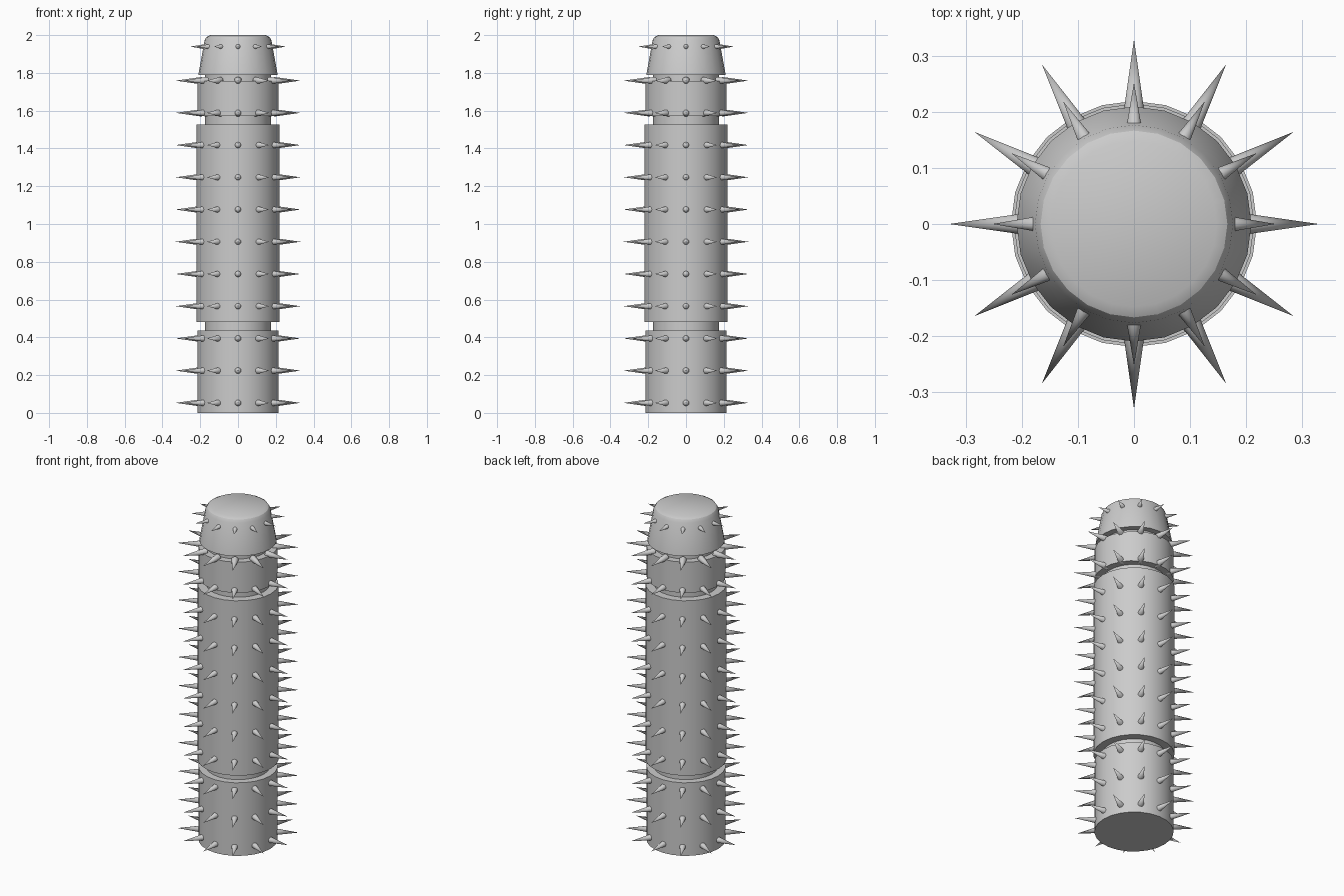
import bpy, bmesh
from math import pi, radians
from mathutils import Matrix

if "Cube" in bpy.data.objects:
    bpy.data.objects.remove(bpy.data.objects["Cube"])

SIDES = 24


def finish(bm, name, angle=30):
    bmesh.ops.recalc_face_normals(bm, faces=bm.faces)
    mesh = bpy.data.meshes.new(name)
    bm.to_mesh(mesh)
    bm.free()
    obj = bpy.data.objects.new(name, mesh)
    bpy.context.collection.objects.link(obj)
    bpy.ops.object.select_all(action='DESELECT')
    obj.select_set(True)
    bpy.context.view_layer.objects.active = obj
    bpy.ops.object.shade_smooth_by_angle(angle=radians(angle))
    return obj


def lathe(name, profile):
    """Closed solid from (radius, z) rings, bottom to top."""
    bm = bmesh.new()
    rings = []
    for r, z in profile:
        ring = bmesh.ops.create_circle(bm, segments=SIDES, radius=r,
                                       matrix=Matrix.Translation((0, 0, z)))
        rings.append(ring['verts'])
    for a, b in zip(rings, rings[1:]):
        for i in range(SIDES):
            j = (i + 1) % SIDES
            bm.faces.new((a[i], a[j], b[j], b[i]))
    bm.faces.new(rings[0])
    bm.faces.new(rings[-1])
    return finish(bm, name)


def spike_rows(name, heights, base, tip, radius, count=12):
    """Rings of cones pointing straight outward."""
    bm = bmesh.new()
    length = tip - base
    for z in heights:
        for k in range(count):
            m = (Matrix.Translation((0, 0, z))
                 @ Matrix.Rotation(k * 2 * pi / count, 4, 'Z')
                 @ Matrix.Translation((base + length / 2, 0, 0))
                 @ Matrix.Rotation(pi / 2, 4, 'Y'))
            bmesh.ops.create_cone(bm, cap_ends=True, segments=12,
                                  radius1=radius, radius2=0, depth=length, matrix=m)
    return finish(bm, name, 50)


# Inner core seen in the grooves
lathe("core", [(0.174, 0.40), (0.174, 1.82)])

# Stacked sleeves
lathe("lower_sleeve", [(0.215, 0.0), (0.215, 0.437)])
lathe("middle_sleeve", [(0.22, 0.482), (0.22, 1.528)])
lathe("upper_sleeve", [(0.215, 1.573), (0.215, 1.757)])

# Tapered cap with rounded-off top
lathe("cap", [(0.21, 1.79), (0.177, 1.973), (0.167, 1.99), (0.148, 2.0)])

# Spikes: eleven rows on the body, one smaller row on the cap
spike_rows("body_spikes", [0.053 + 0.1706 * i for i in range(11)], 0.19, 0.33, 0.02)
spike_rows("cap_spikes", [1.939], 0.165, 0.253, 0.015)
